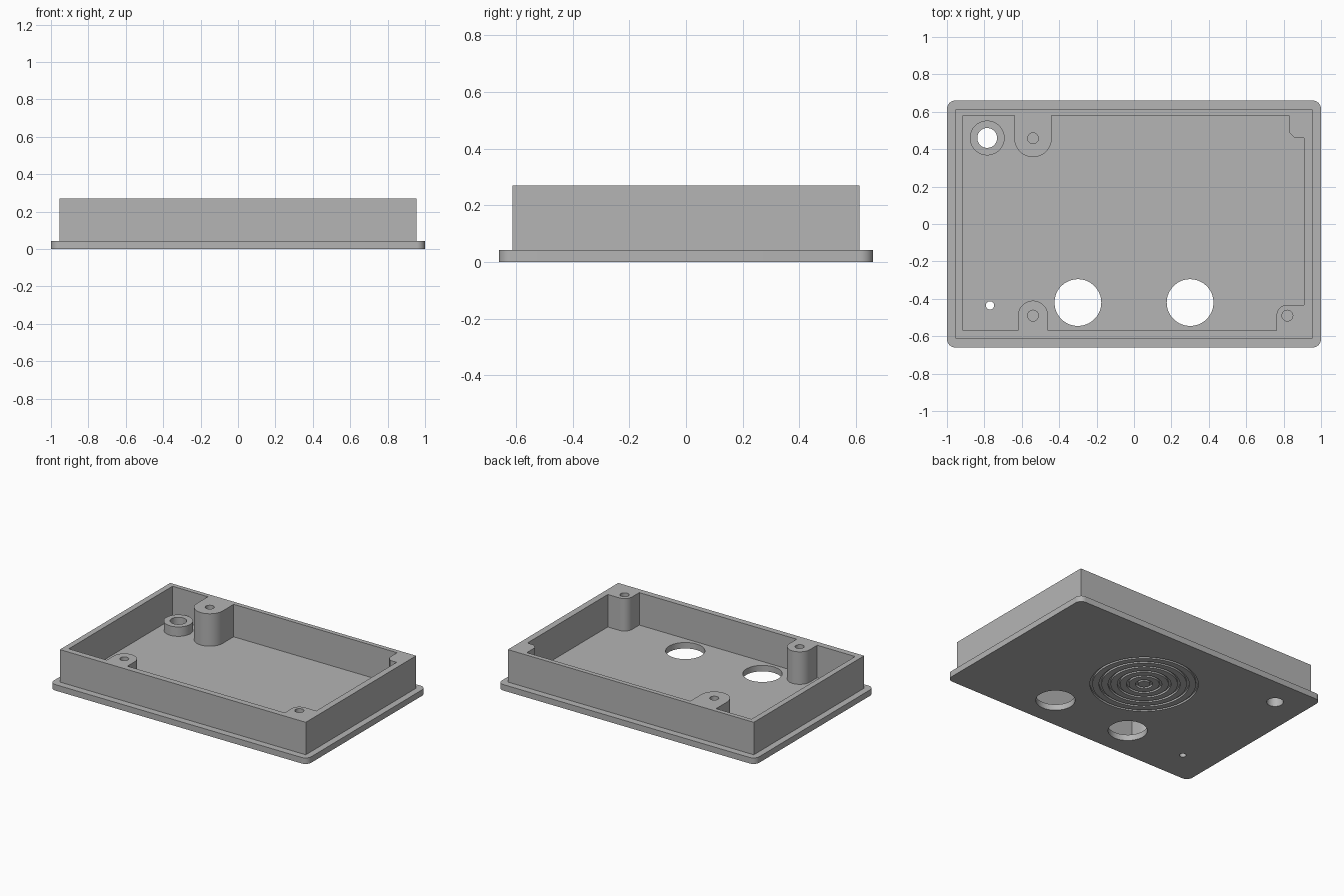
import bpy
import bmesh
from math import cos, sin, radians

cube = bpy.data.objects.get("Cube")
if cube:
    bpy.data.objects.remove(cube, do_unlink=True)

# One plain grey for every part
GREY = (0.46, 0.46, 0.46, 1)
grey = bpy.data.materials.new("plain grey")
grey.use_nodes = True
grey.diffuse_color = GREY
grey.node_tree.nodes["Principled BSDF"].inputs["Base Color"].default_value = GREY


def arc(x, y, r, start, end, steps=20):
    angles = [radians(start + (end - start) * i / steps) for i in range(steps + 1)]
    return [(x + r * cos(a), y + r * sin(a)) for a in angles]


def circle(x, y, r, steps=64):
    return arc(x, y, r, 0, 360, steps)[:-1]


def rounded_rectangle(hx, hy, r):
    return (arc(hx - r, hy - r, r, 0, 90, 10) + arc(r - hx, hy - r, r, 90, 180, 10)
            + arc(r - hx, r - hy, r, 180, 270, 10) + arc(hx - r, r - hy, r, 270, 360, 10))


def add_prism(bm, loops, bottom, top):
    """Extrude an outline, with any further loops as holes."""
    edges = []
    for loop in loops:
        verts = [bm.verts.new((x, y, bottom)) for x, y in loop]
        edges += [bm.edges.new((verts[i - 1], v)) for i, v in enumerate(verts)]
    filled = bmesh.ops.triangle_fill(bm, edges=edges, use_beauty=True)["geom"]
    faces = [g for g in filled if isinstance(g, bmesh.types.BMFace)]
    raised = bmesh.ops.extrude_face_region(bm, geom=faces, use_keep_orig=True)["geom"]
    bmesh.ops.translate(bm, vec=(0, 0, top - bottom),
                        verts=[g for g in raised if isinstance(g, bmesh.types.BMVert)])


def finish(bm, name):
    bmesh.ops.recalc_face_normals(bm, faces=bm.faces)
    mesh = bpy.data.meshes.new(name)
    bm.to_mesh(mesh)
    bm.free()
    mesh.materials.append(grey)
    obj = bpy.data.objects.new(name, mesh)
    bpy.context.collection.objects.link(obj)
    return obj


def prism(name, loops, bottom, top):
    bm = bmesh.new()
    add_prism(bm, loops, bottom, top)
    return finish(bm, name)


def select_only(obj):
    bpy.ops.object.select_all(action="DESELECT")
    obj.select_set(True)
    bpy.context.view_layer.objects.active = obj


FLOOR, RIM = 0.042, 0.27
BUSHING = (-0.785, 0.46)

# Base plate with its through holes
plate = prism("base_plate", [
    rounded_rectangle(1, 0.66, 0.045),
    circle(-0.3, -0.42, 0.125), circle(0.3, -0.42, 0.125),
    circle(-0.77, -0.435, 0.022, 32), circle(*BUSHING, 0.053),
], 0, FLOOR)

# Concentric grooves in the underside
bm = bmesh.new()
for i in range(6):
    r = 0.345 - 0.058 * i
    add_prism(bm, [circle(0, 0.1, r), circle(0, 0.1, r - 0.016)], -0.02, 0.014)
grooves = finish(bm, "groove_cutter")
grooves.hide_render = True
cut = plate.modifiers.new("grooves", "BOOLEAN")
cut.operation = "DIFFERENCE"
cut.solver = "EXACT"
cut.object = grooves
select_only(plate)
bpy.ops.object.modifier_apply(modifier=cut.name)
bpy.data.objects.remove(grooves, do_unlink=True)

# Wall whose inner outline swells into screw posts and a corner block
outer = [(-0.955, -0.612), (0.955, -0.612), (0.955, 0.612), (-0.955, 0.612)]
inner = [(-0.915, -0.57), (-0.62, -0.57)]
inner += arc(-0.54, -0.49, 0.08, 180, 0, 32) + [(-0.46, -0.57)]
inner += [(0.762, -0.57)] + arc(0.82, -0.49, 0.058, 180, 90) + [(0.91, -0.432)]
inner += [(0.91, 0.46), (0.86, 0.46), (0.83, 0.49), (0.83, 0.58)]
inner += [(-0.44, 0.58)] + arc(-0.54, 0.458, 0.1, 0, -180, 32)
inner += [(-0.64, 0.58), (-0.915, 0.58)]
screw_holes = [circle(x, y, 0.029, 32)
               for x, y in ((-0.54, -0.49), (0.82, -0.49), (-0.54, 0.458))]
wall = prism("wall_with_screw_posts", [outer, inner] + screw_holes, FLOOR, RIM)

# Short raised bushing around the corner hole
bushing = prism("bushing", [circle(*BUSHING, 0.093), circle(*BUSHING, 0.053)], FLOOR, 0.108)

for part in (plate, wall, bushing):
    select_only(part)
    bpy.ops.object.shade_smooth_by_angle(angle=radians(30))
